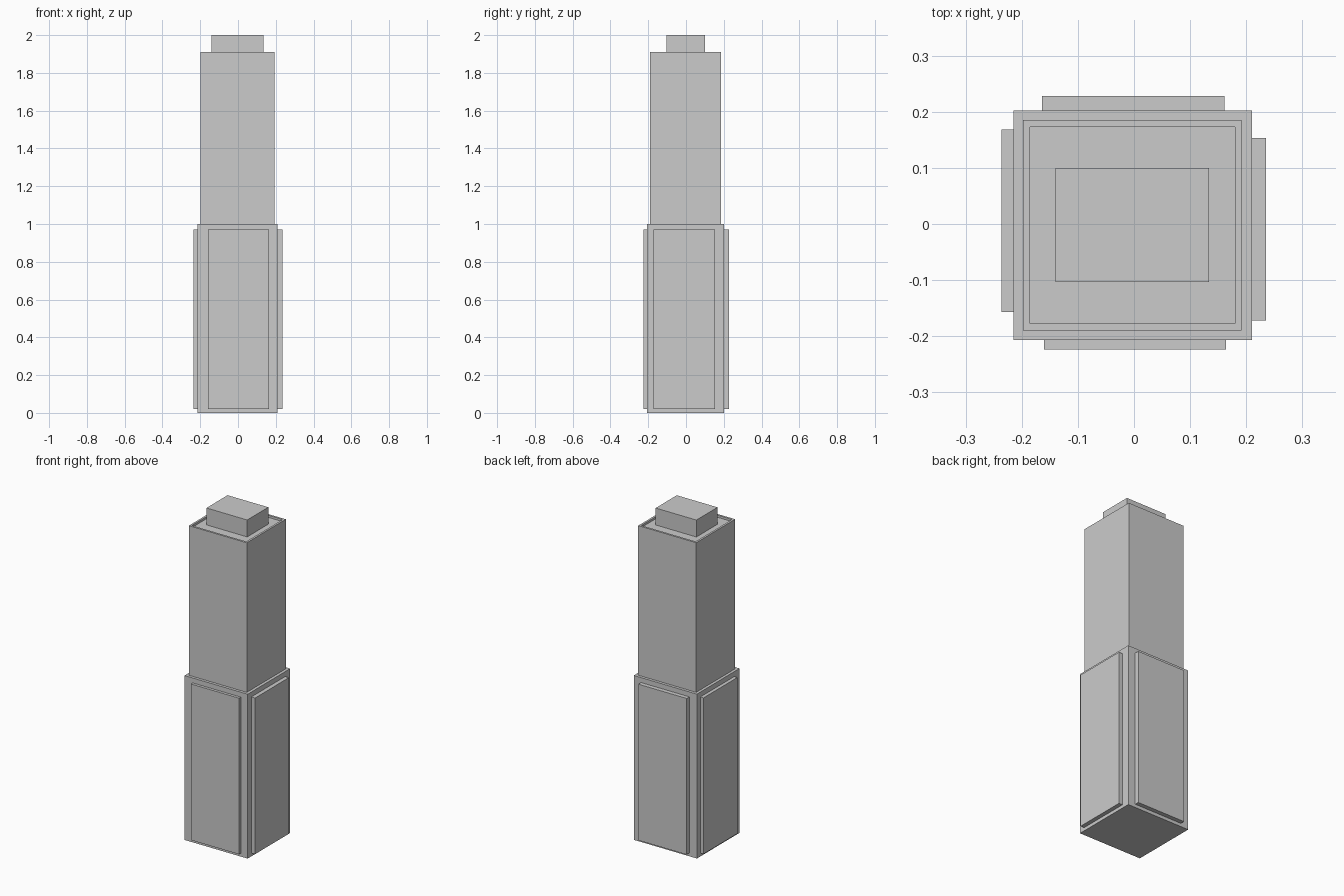
import bpy, bmesh
from mathutils import Vector

if "Cube" in bpy.data.objects:
    bpy.data.objects.remove(bpy.data.objects["Cube"])


def box(name, lo, hi, rim=0, depth=0):
    """Box between two corners; optional recessed top with a raised rim."""
    lo, hi = Vector(lo), Vector(hi)
    bm = bmesh.new()
    bmesh.ops.create_cube(bm, size=1)
    for v in bm.verts:
        v.co = (lo + hi) / 2 + v.co * (hi - lo)
    bm.normal_update()
    if rim:
        top = max(bm.faces, key=lambda f: f.calc_center_median().z)
        bmesh.ops.inset_individual(bm, faces=[top], thickness=rim)
        bm.normal_update()
        bmesh.ops.inset_individual(bm, faces=[top], thickness=0, depth=-depth)
    me = bpy.data.meshes.new(name)
    bm.to_mesh(me)
    bm.free()
    ob = bpy.data.objects.new(name, me)
    bpy.context.collection.objects.link(ob)
    return ob


# Main tower volumes
ROOF = 1.91
box("lower_block", (-0.215, -0.207, 0), (0.21, 0.202, 1.0))
box("upper_block", (-0.198, -0.19, 0.995), (0.192, 0.185, ROOF), rim=0.0175, depth=0.013)
box("roof_box", (-0.14, -0.103, ROOF - 0.013), (0.134, 0.1, 2.0))

# Raised facade panels on each side of the lower block
panels = {
    "front_panel": (-0.16, 0.164, -0.224, -0.205),
    "back_panel": (-0.164, 0.161, 0.2, 0.228),
    "left_panel": (-0.236, -0.213, -0.157, 0.168),
    "right_panel": (0.208, 0.235, -0.172, 0.153),
}
for name, (x0, x1, y0, y1) in panels.items():
    box(name, (x0, y0, 0.02), (x1, y1, 0.97))
